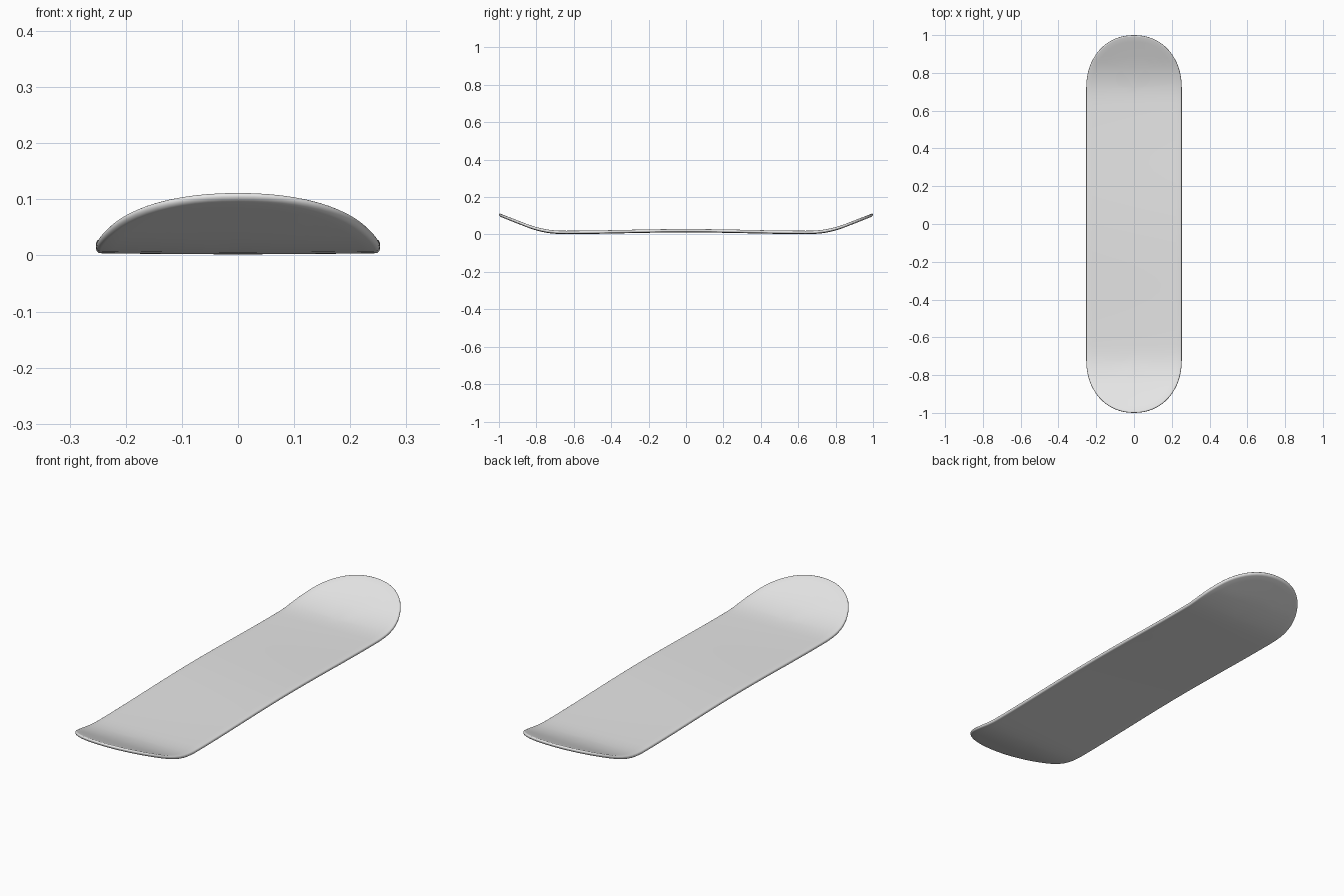
import bpy, bmesh, math

if "Cube" in bpy.data.objects:
    bpy.data.objects.remove(bpy.data.objects["Cube"])

HALF_W, STRAIGHT, CAP = 0.253, 0.72, 0.28
THICK = 0.016
POWER = 2 / 2.12          # slightly squared superellipse ends


def base_height(y):
    """Underside height along the board: gentle camber, then upturned ends."""
    y = abs(y)
    z = 0.002
    if y < 0.66:
        z += 0.009 * (math.cos(math.pi * y / 0.66) + 1) / 2
    else:
        t = y - 0.66
        z += t * t if t < 0.2 else 0.04 + 0.4 * (t - 0.2)
    return z


def outline():
    """Closed outline as (spine y, x offset, y offset)."""
    pts = []
    n, m = 32, 36
    for side in (1, -1):
        for i in range(n + 1):                       # rounded end
            a = math.pi * i / n
            c, s = math.cos(a), max(math.sin(a), 0)
            pts.append((side * STRAIGHT,
                        side * HALF_W * math.copysign(abs(c) ** POWER, c),
                        side * CAP * s ** POWER))
        for i in range(1, m):                        # straight side
            y = side * STRAIGHT * (1 - 2 * i / m)
            pts.append((y, -side * HALF_W, 0))
    return pts


# Cross-section: top from spine outward, rounded rim, underside back to spine
rim = THICK / 2
k = rim / HALF_W
steps = [0, 0.2, 0.4, 0.6, 0.75, 0.88]
section = [(r, THICK) for r in steps]
section += [(1 - k + k * math.sin(math.pi * i / 8), rim + rim * math.cos(math.pi * i / 8))
            for i in range(9)]
section += [(r, 0) for r in reversed(steps)]

# Deck surface
bm = bmesh.new()
pts = outline()
rings = []
for r, dz in section:
    ring = []
    for sy, ox, oy in pts:
        x, y = ox * r, sy + oy * r
        dish = 0.002 * (x / HALF_W) ** 2             # slight concave
        ring.append(bm.verts.new((x, y, base_height(y) + dz + dish)))
    rings.append(ring)
for a, b in zip(rings, rings[1:]):
    for i in range(len(pts)):
        j = (i + 1) % len(pts)
        bm.faces.new((a[i], b[i], b[j], a[j]))
bmesh.ops.remove_doubles(bm, verts=bm.verts, dist=1e-5)
bmesh.ops.recalc_face_normals(bm, faces=bm.faces)

mesh = bpy.data.meshes.new("board_deck")
bm.to_mesh(mesh)
bm.free()
grey = bpy.data.materials.new("light grey")
grey.diffuse_color = (0.8, 0.8, 0.8, 1)
grey.use_nodes = True
grey.node_tree.nodes["Principled BSDF"].inputs["Base Color"].default_value = grey.diffuse_color
mesh.materials.append(grey)
deck = bpy.data.objects.new("board_deck", mesh)
bpy.context.collection.objects.link(deck)
bpy.context.view_layer.objects.active = deck
deck.select_set(True)
bpy.ops.object.shade_smooth_by_angle(angle=math.radians(40))
